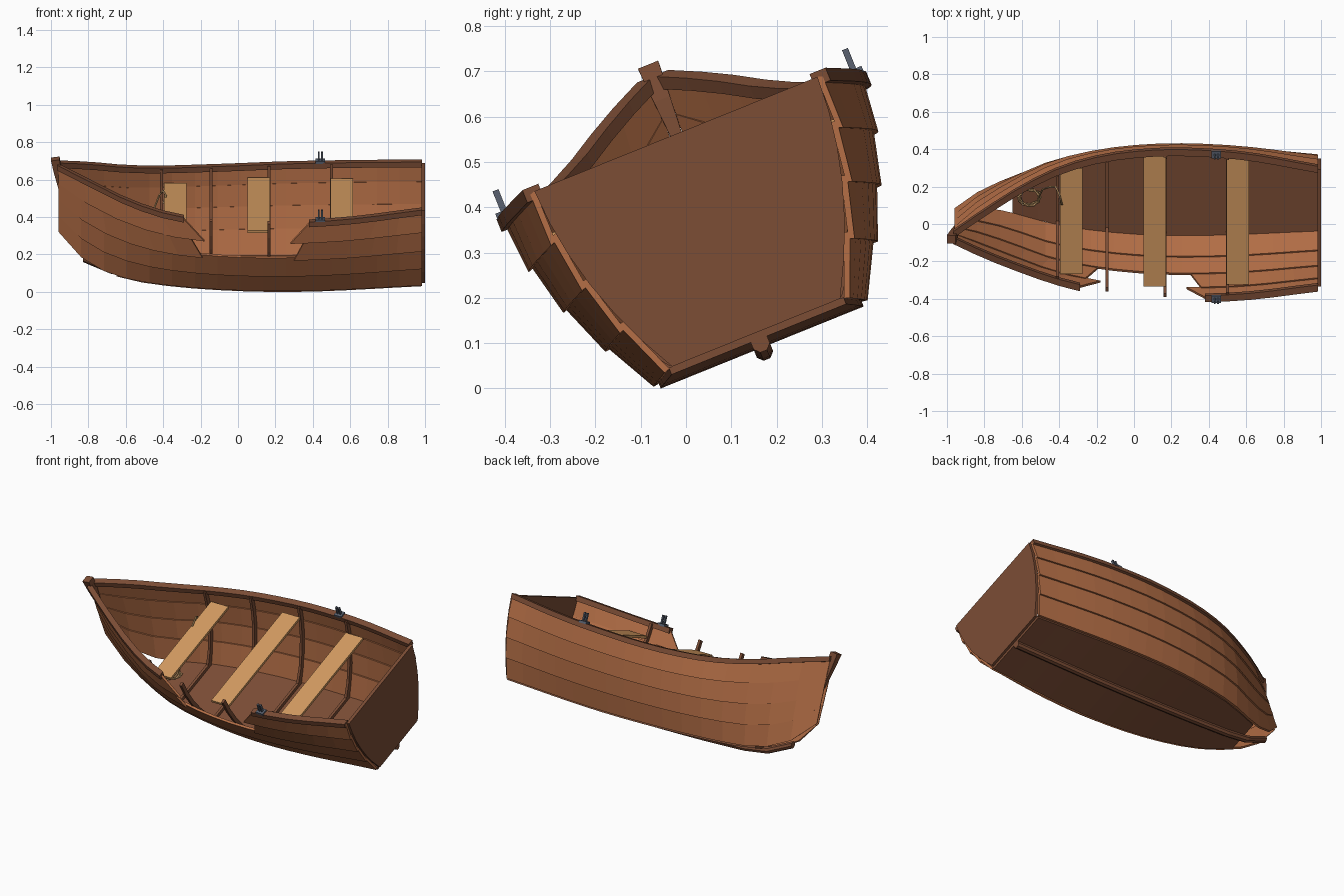
import bpy, bmesh, math
from mathutils import Vector

if "Cube" in bpy.data.objects:
    bpy.data.objects.remove(bpy.data.objects["Cube"])

ROLL = math.radians(22)
C, S = math.cos(ROLL), math.sin(ROLL)


def material(name, rgb):
    m = bpy.data.materials.new(name)
    m.diffuse_color = (*rgb, 1)
    m.use_nodes = True
    m.node_tree.nodes["Principled BSDF"].inputs["Base Color"].default_value = m.diffuse_color
    return m


PLANK = material("plank_brown", (0.46, 0.158, 0.062))
DARK = material("dark_wood", (0.2, 0.074, 0.036))
SEAT = material("seat_tan", (0.65, 0.325, 0.118))
STEEL = material("steel_grey", (0.10, 0.12, 0.16))
ROPE = material("rope_straw", (0.55, 0.33, 0.14))


def place(x, u, w):
    """Boat coordinates (length, breadth, height) to the heeled-over pose."""
    return Vector((x, 0.155 + C * u - S * w, 0.105 + S * u + C * w))


def sweep(name, mat, rings):
    """Closed solid through a list of equal-sized rings of boat points."""
    bm = bmesh.new()
    vs = [[bm.verts.new(place(*p)) for p in r] for r in rings]
    n = len(vs[0])
    for a, b in zip(vs, vs[1:]):
        for i in range(n):
            j = (i + 1) % n
            bm.faces.new((a[i], a[j], b[j], b[i]))
    bm.faces.new(vs[0])
    bm.faces.new(vs[-1])
    bmesh.ops.recalc_face_normals(bm, faces=bm.faces)
    me = bpy.data.meshes.new(name)
    bm.to_mesh(me)
    bm.free()
    me.materials.append(mat)
    ob = bpy.data.objects.new(name, me)
    bpy.context.collection.objects.link(ob)
    return ob


def box(name, mat, x0, x1, u0, u1, w0, w1):
    return sweep(name, mat, [[(x, u0, w0), (x, u1, w0), (x, u1, w1), (x, u0, w1)]
                             for x in (x0, x1)])


# Hull lines: (x, half breadth, height)
SHEER = [(-.97, .010, .60), (-.8, .115, .55), (-.6, .225, .487), (-.4, .315, .447),
         (-.2, .372, .43), (0, .403, .425), (.25, .417, .43), (.6, .398, .445), (.98, .337, .473)]
CHINE = [(-.97, .004, .23), (-.82, .035, .08), (-.65, .09, .012), (-.4, .17, -.008),
         (0, .225, -.018), (.4, .232, -.018), (.98, .2, 0)]


def lookup(tab, x):
    """Smooth interpolation along a hull line."""
    x = min(max(x, tab[0][0]), tab[-1][0])
    k = max(i for i in range(len(tab) - 1) if tab[i][0] <= x)
    a, b = tab[k], tab[k + 1]
    h = b[0] - a[0]
    t = (x - a[0]) / h

    def slope(i, c):
        p, q = tab[max(i - 1, 0)], tab[min(i + 1, len(tab) - 1)]
        return (q[c] - p[c]) / (q[0] - p[0])
    return [a[c] * (2*t**3 - 3*t*t + 1) + b[c] * (3*t*t - 2*t**3)
            + h * slope(k, c) * (t**3 - 2*t*t + t) + h * slope(k + 1, c) * (t**3 - t*t)
            for c in (1, 2)]


def hull(x, t, off=0.0):
    """Half breadth and height at station x, girth t (0 chine, 1 sheer)."""
    cu, cw = lookup(CHINE, x)
    su, sw = lookup(SHEER, x)
    bulge = 0.13 * t * (1 - t) * min(1, su / 0.3)
    return cu + (su - cu) * t + bulge + 0.95 * off, cw + (sw - cw) * t - 0.3 * off


def strake(name, side, i, top, bot):
    """One lapped plank; top and bot give the x range of its two edges."""
    t0, t1 = i / 4, min(1, (i + 1) / 4 + 0.03)
    n = max(3, round((top[1] - top[0]) * 8))
    rings = []
    for k in range(n + 1):
        f = k / n
        xt, xb = (r[0] + (r[1] - r[0]) * f for r in (top, bot))
        ring = []
        for x, t, o in ((xb, t0, .008), (xb, t0, .022), (xt, t1, .012), (xt, t1, -.002)):
            u, w = hull(x, t, o * min(1, (x + 1.0) / 0.15))
            ring.append((x, side * u, w))
        rings.append(ring)
    sweep(name, PLANK, rings)


def rail(name, side, x0, x1):
    n = max(4, round((x1 - x0) * 9))
    rings = []
    for k in range(n + 1):
        x = x0 + (x1 - x0) * k / n
        u, w = hull(x, 1)
        rings.append([(x, side * (u + a), w + b) for a, b in
                      ((-.014, -.018), (.024, -.018), (.024, .012), (-.014, .012))])
    sweep(name, DARK, rings)


# Planking: far side whole, near side broken amidships
FULL = (-.96, .985)
for i in range(4):
    strake(f"far_plank_{i}", 1, i, FULL, FULL)
for i in range(2):
    strake(f"near_plank_{i}", -1, i, FULL, FULL)
strake("near_fore_plank_2", -1, 2, (-.96, -.26), (-.96, -.19))
strake("near_aft_plank_2", -1, 2, (.36, .985), (.30, .985))
strake("near_fore_plank_3", -1, 3, (-.96, -.29), (-.96, -.18))
strake("near_aft_plank_3", -1, 3, (.38, .985), (.28, .985))
rail("far_rail", 1, -.965, .985)
rail("near_fore_rail", -1, -.965, -.29)
rail("near_aft_rail", -1, .38, .985)

# Flat bottom, open ahead of the first station
rings = []
for k in range(13):
    x = -.65 + 1.635 * k / 12
    b, w = lookup(CHINE, x)
    rings.append([(x, -b - .008, w - .016), (x, b + .008, w - .016), (x, b + .008, w), (x, -b - .008, w)])
sweep("bottom", DARK, rings)

# Keel
rings = []
for k in range(13):
    x = -.83 + 1.815 * k / 12
    w = lookup(CHINE, x)[1] - .024
    rings.append([(x, .021 * math.cos(a), w + .022 * math.sin(a))
                  for a in (math.pi * j / 4 + math.pi / 8 for j in range(8))])
sweep("keel", DARK, rings)

# Transom
half = [hull(.98, t / 6) for t in range(7)]
outline = half + [(-u, w) for u, w in reversed(half)]
sweep("transom", DARK, [[(x, u, w) for u, w in outline] for x in (.98, 1.0)])

# Stem post, tapering downward
sweep("stem", DARK, [[(x - d, -h, w), (x + d, -h, w + .006), (x + d, h, w + .006), (x - d, h, w)]
                     for x, w, d, h in ((-.977, .632, .023, .024), (-.962, .55, .02, .019),
                                        (-.942, .42, .006, .010))])

# Ribs: bent frames from rail to rail
for n, x in enumerate((-.41, -.145, .165, .5)):
    rings = []
    for side, ts in ((1, [1, .8, .6, .4, .2, 0]), (-1, [0, .2, .4, .6, .8, 1])):
        for t in ts:
            u, w = hull(x, t)
            iu, iw = u - .024, w + (.02 if t == 0 else .006)
            rings.append([(x - .008, side * u, w), (x + .008, side * u, w),
                          (x + .008, side * iu, iw), (x - .008, side * iu, iw)])
    sweep(f"rib_{n}", DARK, rings)

# Seats
for n, (x, h) in enumerate(((-.395, .305), (.05, .377), (.495, .365))):
    box(f"seat_{n}", SEAT, x, x + .12, -h, h, .358, .373)

# Oarlocks on both rails
for side, tag in ((1, "far"), (-1, "near")):
    u, w = hull(.44, 1)
    u = side * (u + .005)
    box(f"{tag}_oarlock_base", STEEL, .415, .465, u - .02, u + .02, w + .008, w + .022)
    for x in (.427, .445):
        box(f"{tag}_oarlock_prong", STEEL, x, x + .009, u - .007, u + .007, w + .02, w + .07)

# Rope: loose coil on the floor, tail looped over the front seat
pts = [(-.56 + (.055 + .008 * math.sin(k * 1.7)) * math.cos(k * .52),
        (.045 + .008 * math.sin(k * 2.3)) * math.sin(k * .52), .02 + .0006 * k) for k in range(37)]
pts += [(-.49, .08, .12), (-.45, .16, .28), (-.42, .19, .35), (-.40, .16, .385),
        (-.385, .10, .382), (-.40, .09, .34)]
cu = bpy.data.curves.new("rope", "CURVE")
cu.dimensions = "3D"
cu.bevel_depth = .005
cu.bevel_resolution = 1
sp = cu.splines.new("POLY")
sp.points.add(len(pts) - 1)
for p, q in zip(sp.points, pts):
    p.co = (*place(*q), 1)
cu.materials.append(ROPE)
bpy.context.collection.objects.link(bpy.data.objects.new("rope", cu))

# Rest the boat on the ground
low = min(v.co.z for o in bpy.data.objects if o.type == "MESH" for v in o.data.vertices)
for o in bpy.data.objects:
    o.location.z -= low
